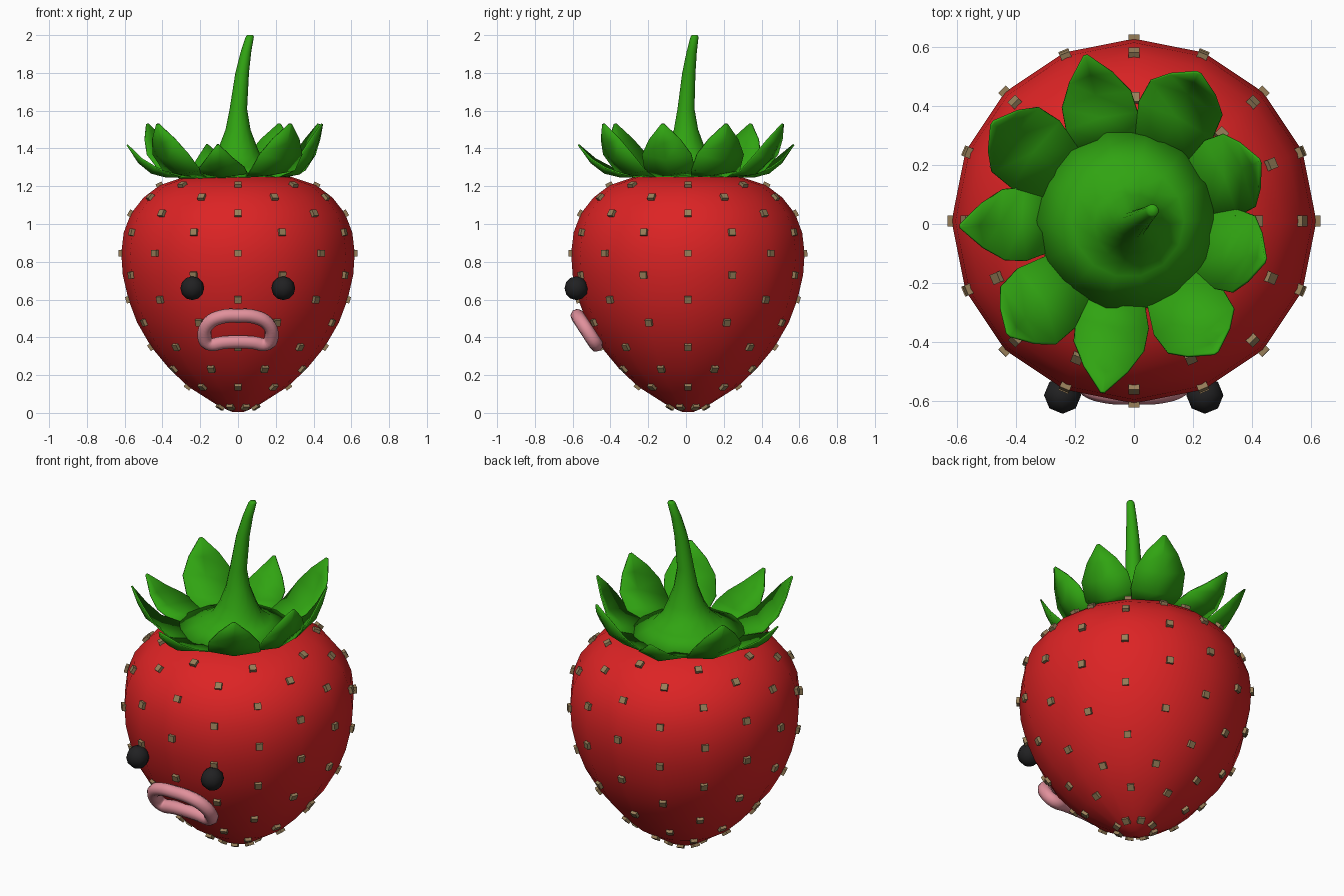
import bpy, bmesh, math
from mathutils import Vector, Matrix

if "Cube" in bpy.data.objects:
    bpy.data.objects.remove(bpy.data.objects["Cube"])


def material(name, rgb):
    m = bpy.data.materials.new(name)
    m.diffuse_color = (*rgb, 1)
    m.use_nodes = True
    m.node_tree.nodes["Principled BSDF"].inputs["Base Color"].default_value = m.diffuse_color
    return m


RED = material("berry red", (0.72, 0.017, 0.018))
GREEN = material("leaf green", (0.03, 0.37, 0.006))
TAN = material("seed tan", (0.31, 0.21, 0.10))
BLACK = material("eye black", (0.015, 0.015, 0.016))
PINK = material("lip pink", (0.75, 0.28, 0.33))


def finish(bm, name, mat, smooth=True):
    bmesh.ops.recalc_face_normals(bm, faces=bm.faces)
    me = bpy.data.meshes.new(name)
    for f in bm.faces:
        f.smooth = smooth
    bm.to_mesh(me)
    bm.free()
    ob = bpy.data.objects.new(name, me)
    me.materials.append(mat)
    bpy.context.collection.objects.link(ob)
    return ob


def loft(rings, n, name, mat):
    """Stack of n-sided circles (x, y, z, radius), closed at both ends."""
    bm = bmesh.new()
    loops = [[bm.verts.new((x + r * math.cos(2 * math.pi * i / n),
                            y + r * math.sin(2 * math.pi * i / n), z))
              for i in range(n)] for x, y, z, r in rings]
    for a, b in zip(loops, loops[1:]):
        for i in range(n):
            j = (i + 1) % n
            bm.faces.new((a[i], a[j], b[j], b[i]))
    bm.faces.new(loops[0])
    bm.faces.new(loops[-1])
    return finish(bm, name, mat)


# Berry body: 16-sided lathe, each inner row (z, radius) also carries seeds
CY = 0.01
profile = [(0.005, 0.03), (0.035, 0.10), (0.14, 0.265), (0.235, 0.365), (0.35, 0.46),
           (0.48, 0.535), (0.60, 0.58), (0.73, 0.61), (0.845, 0.618), (0.955, 0.605),
           (1.055, 0.567), (1.14, 0.50), (1.205, 0.415), (1.25, 0.28)]
loft([(0, CY, z, r) for z, r in profile], 16, "berry_body", RED)

# Seeds: small blocks on every second corner, staggered from row to row
bm = bmesh.new()
for k in range(1, len(profile) - 1):
    z, r = profile[k]
    (z0, r0), (z1, r1) = profile[k - 1], profile[k + 1]
    tilt = math.atan2(r0 - r1, z1 - z0)
    for i in range(8):
        a = math.pi / 4 * (i + (0.5 if k % 2 else 0))
        mat = (Matrix.Translation((r * math.cos(a), CY + r * math.sin(a), z))
               @ Matrix.Rotation(a, 4, 'Z') @ Matrix.Rotation(-tilt, 4, 'Y')
               @ Matrix.Diagonal((0.028, 0.036, 0.036, 1)))
        bmesh.ops.create_cube(bm, size=1, matrix=mat)
finish(bm, "seeds", TAN, False)

# Stem flaring down into the leaf crown's disc
DX, DY = -0.025, 0.012
loft([(DX, DY, 1.235, 0.28), (DX, DY, 1.255, 0.305), (-0.02, 0.01, 1.30, 0.19),
      (-0.005, 0, 1.35, 0.13), (0, 0, 1.41, 0.10), (0, 0, 1.50, 0.066), (0.002, 0, 1.61, 0.046),
      (0.022, 0.015, 1.80, 0.036), (0.042, 0.03, 1.91, 0.028), (0.062, 0.045, 1.99, 0.022),
      (0.064, 0.046, 2.0, 0.016)], 14, "stem", GREEN)

# Leaves: cupped petals bending up; rows are (radius, z, half width, edge lift)
steep = [(0.27, 1.25, 0.10, 0.0), (0.38, 1.265, 0.14, 0.02), (0.46, 1.34, 0.135, 0.03),
         (0.50, 1.43, 0.085, 0.02), (0.53, 1.53, 0.008, 0.0)]
spread = [(0.27, 1.25, 0.10, 0.0), (0.36, 1.25, 0.125, 0.02), (0.44, 1.27, 0.12, 0.03),
          (0.51, 1.325, 0.075, 0.02), (0.575, 1.42, 0.006, 0.0)]
leaves = [(104, spread, 1.0), (64, steep, 1.05), (24, steep, 0.93), (-16, steep, 0.92),
          (-56, steep, 1.02), (-98, spread, 1.02), (-136, steep, 1.05), (-178, spread, 0.98),
          (144, steep, 1.06)]
for n, (deg, rows, reach) in enumerate(leaves, 1):
    bm = bmesh.new()
    rot = Matrix.Translation((DX, DY, 0)) @ Matrix.Rotation(math.radians(deg), 4, 'Z')
    grid = []
    for r, z, hw, lift in rows:
        r = 0.27 + (r - 0.27) * (1 + (reach - 1) * 2)
        grid.append([bm.verts.new(rot @ Vector((r - 0.6 * lift * abs(s), s * hw, z + lift * abs(s))))
                     for s in (-1, 0, 1)])
    for a, b in zip(grid, grid[1:]):
        for i in range(2):
            bm.faces.new((a[i], a[i + 1], b[i + 1], b[i]))
    ob = finish(bm, f"leaf_{n}", GREEN)
    mod = ob.modifiers.new("thickness", 'SOLIDIFY')
    mod.thickness = 0.008
    mod.offset = 0

# Eyes
for side, x in (("left", -0.242), ("right", 0.24)):
    bm = bmesh.new()
    bmesh.ops.create_uvsphere(bm, u_segments=8, v_segments=6, radius=0.063,
                              matrix=Matrix.Translation((x, -0.58, 0.66)))
    finish(bm, f"eye_{side}", BLACK)

# Mouth: frowning ring of lips in a plane leaning with the body
half = [(0.09, 0.508), (0.155, 0.475), (0.178, 0.415), (0.155, 0.365), (0.08, 0.372)]
path = [(0, 0.514)] + half + [(0, 0.376)] + [(-x, z) for x, z in reversed(half)]
cu = bpy.data.curves.new("mouth", 'CURVE')
cu.dimensions = '3D'
cu.bevel_depth = 0.037
cu.bevel_resolution = 2
cu.resolution_u = 4
sp = cu.splines.new('BEZIER')
sp.bezier_points.add(len(path) - 1)
sp.use_cyclic_u = True
for p, (x, z) in zip(sp.bezier_points, path):
    p.co = (x, -0.475 - (z - 0.36) * 0.65, z)
    p.handle_left_type = p.handle_right_type = 'AUTO'
cu.materials.append(PINK)
mouth = bpy.data.objects.new("mouth", cu)
bpy.context.collection.objects.link(mouth)
bpy.context.view_layer.objects.active = mouth
mouth.select_set(True)
bpy.ops.object.convert(target='MESH')
